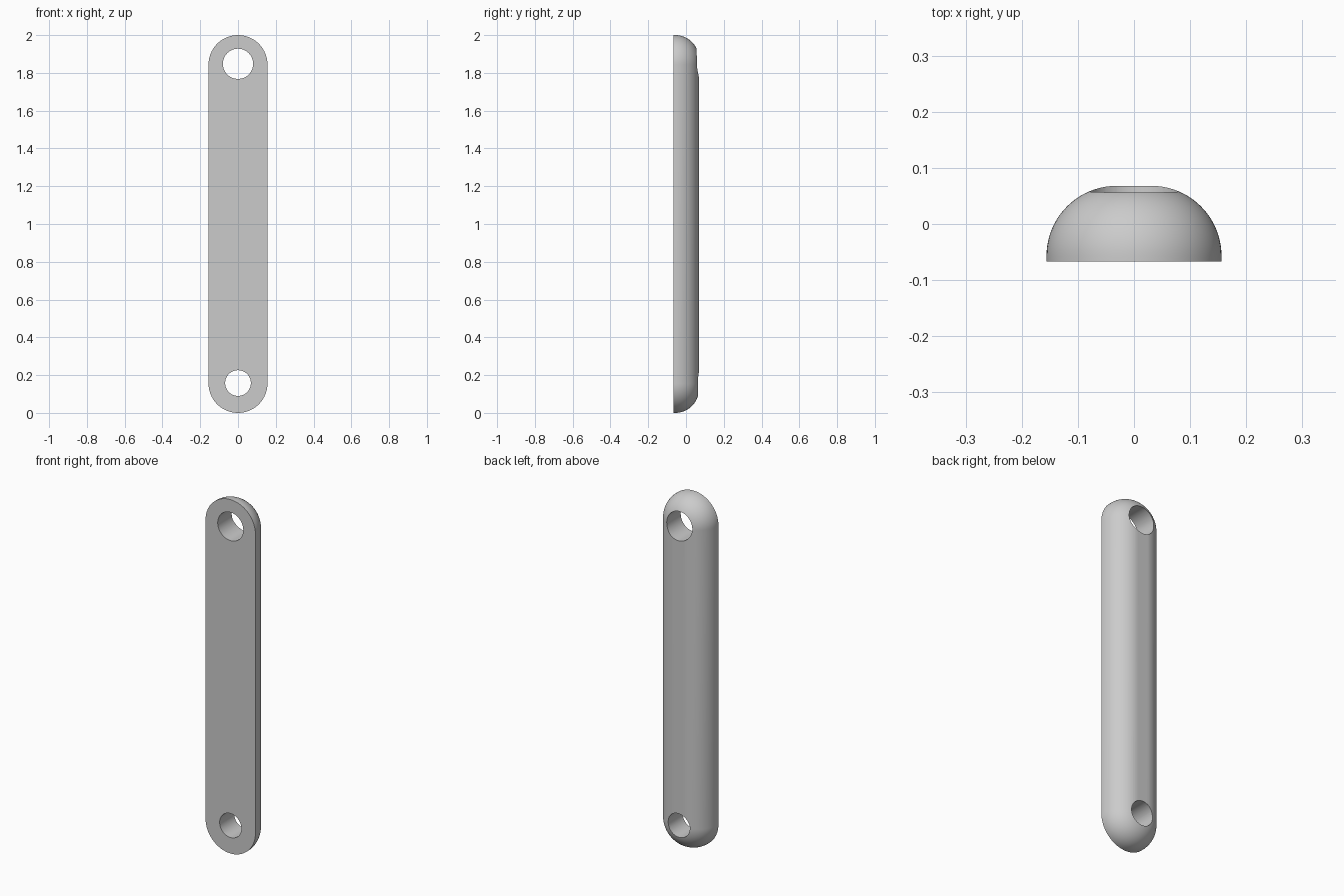
import bpy
import bmesh
from math import sin, cos, pi, radians

default = bpy.data.objects.get("Cube")
if default:
    bpy.data.objects.remove(default, do_unlink=True)

HALF_WIDTH = 0.156
FILLET = 0.125
BACK, FLAT = 0.068, -0.067
ARC_STEPS, FILLET_STEPS = 40, 20

grey = bpy.data.materials.new("plain grey")
grey.use_nodes = True
colour = (0.6, 0.6, 0.6, 1)
grey.diffuse_color = colour
grey.node_tree.nodes["Principled BSDF"].inputs["Base Color"].default_value = colour


def stadium(bm, radius, y):
    """Ring of vertices: two half circles joined by straight sides."""
    ring = []
    for centre, start in ((2 - HALF_WIDTH, 0), (HALF_WIDTH, pi)):
        for i in range(ARC_STEPS + 1):
            a = start + pi * i / ARC_STEPS
            ring.append(bm.verts.new((radius * cos(a), y, centre + radius * sin(a))))
    return ring


# Bar: flat front, sides rounded over to a narrow flat back
bm = bmesh.new()
rings = [stadium(bm, HALF_WIDTH, FLAT)]
for i in range(FILLET_STEPS + 1):
    t = pi / 2 * i / FILLET_STEPS
    rings.append(stadium(bm, HALF_WIDTH - FILLET * (1 - cos(t)),
                         BACK - FILLET * (1 - sin(t))))
for lower, upper in zip(rings, rings[1:]):
    n = len(lower)
    for j in range(n):
        k = (j + 1) % n
        bm.faces.new((lower[j], lower[k], upper[k], upper[j]))
bm.faces.new(rings[0])
bm.faces.new(rings[-1])
bmesh.ops.recalc_face_normals(bm, faces=bm.faces)
mesh = bpy.data.meshes.new("link_bar")
bm.to_mesh(mesh)
bm.free()
mesh.materials.append(grey)
bar = bpy.data.objects.new("link_bar", mesh)
bpy.context.collection.objects.link(bar)

# Through holes, the upper one larger
for name, z, radius in (("upper_hole", 1.848, 0.08), ("lower_hole", 0.158, 0.068)):
    bpy.ops.mesh.primitive_cylinder_add(vertices=64, radius=radius, depth=0.5,
                                        location=(0, 0, z), rotation=(pi / 2, 0, 0))
    cutter = bpy.context.object
    cutter.name = name
    cutter.hide_render = True
    cutter.data.materials.append(grey)
    bpy.context.view_layer.objects.active = bar
    cut = bar.modifiers.new(name, 'BOOLEAN')
    cut.operation = 'DIFFERENCE'
    cut.solver = 'EXACT'
    cut.object = cutter
    bpy.ops.object.modifier_apply(modifier=cut.name)
    bpy.data.objects.remove(cutter, do_unlink=True)

# Smooth shading with crisp rims
bpy.ops.object.select_all(action='DESELECT')
bar.select_set(True)
bpy.context.view_layer.objects.active = bar
bpy.ops.object.shade_smooth_by_angle(angle=radians(30))
